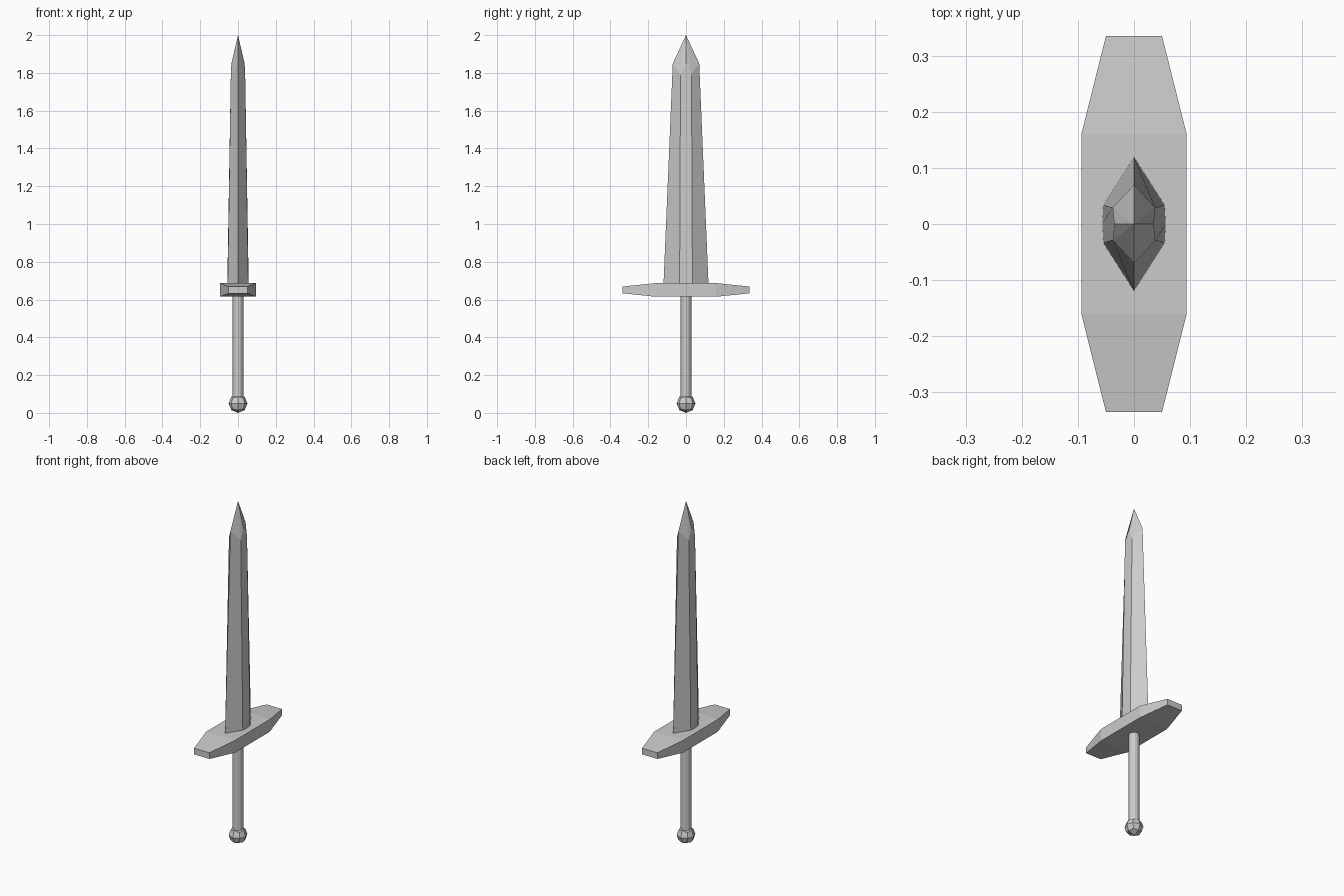
import bpy, bmesh

if "Cube" in bpy.data.objects:
    bpy.data.objects.remove(bpy.data.objects["Cube"])


def make_object(name, bm):
    bmesh.ops.recalc_face_normals(bm, faces=bm.faces[:])
    mesh = bpy.data.meshes.new(name)
    bm.to_mesh(mesh)
    bm.free()
    obj = bpy.data.objects.new(name, mesh)
    bpy.context.collection.objects.link(obj)
    return obj


def ring(bm, edge, shoulder, middle):
    """Eight-point blade section from its edge, shoulder and mid-flat points."""
    (ey, ez), (sx, sy, sz), (mx, mz) = edge, shoulder, middle
    pts = [(0, ey, ez), (sx, sy, sz), (mx, 0, mz), (sx, -sy, sz),
           (0, -ey, ez), (-sx, -sy, sz), (-mx, 0, mz), (-sx, sy, sz)]
    return [bm.verts.new(p) for p in pts]


def bridge(bm, a, b):
    n = len(a)
    for i in range(n):
        j = (i + 1) % n
        bm.faces.new((a[i], a[j], b[j], b[i]))


# Blade: tapered faceted section with a four-sided point
bm = bmesh.new()
base = ring(bm, (0.12, 0.66), (0.055, 0.034, 0.66), (0.057, 0.66))
top = ring(bm, (0.07, 1.85), (0.038, 0.029, 1.79), (0.035, 1.85))
bridge(bm, base, top)
bm.faces.new(base)
tip = bm.verts.new((0, 0, 2))
for i in range(8):
    bm.faces.new((top[i], top[(i + 1) % 8], tip))
make_object("blade", bm)

# Crossguard: rectangular stations along y, narrowing at both ends
bm = bmesh.new()
stations = [(-0.335, 0.05, 0.018), (-0.16, 0.094, 0.036),
            (0.16, 0.094, 0.036), (0.335, 0.05, 0.018)]
loops = [[bm.verts.new((sx * w, y, 0.651 + sz * h))
          for sx, sz in ((-1, -1), (1, -1), (1, 1), (-1, 1))]
         for y, w, h in stations]
for a, b in zip(loops, loops[1:]):
    bridge(bm, a, b)
bm.faces.new(loops[0])
bm.faces.new(loops[-1])
make_object("crossguard", bm)

# Grip
bpy.ops.mesh.primitive_cylinder_add(vertices=12, radius=0.029, depth=0.55,
                                    location=(0, 0, 0.355))
bpy.context.object.name = "grip"

# Pommel: cube subdivided and pushed out to a faceted ball
bm = bmesh.new()
bmesh.ops.create_cube(bm, size=2)
bmesh.ops.subdivide_edges(bm, edges=bm.edges[:], cuts=1, use_grid_fill=True)
for v in bm.verts:
    v.co = v.co.normalized() * 0.05
make_object("pommel", bm).location.z = 0.05
